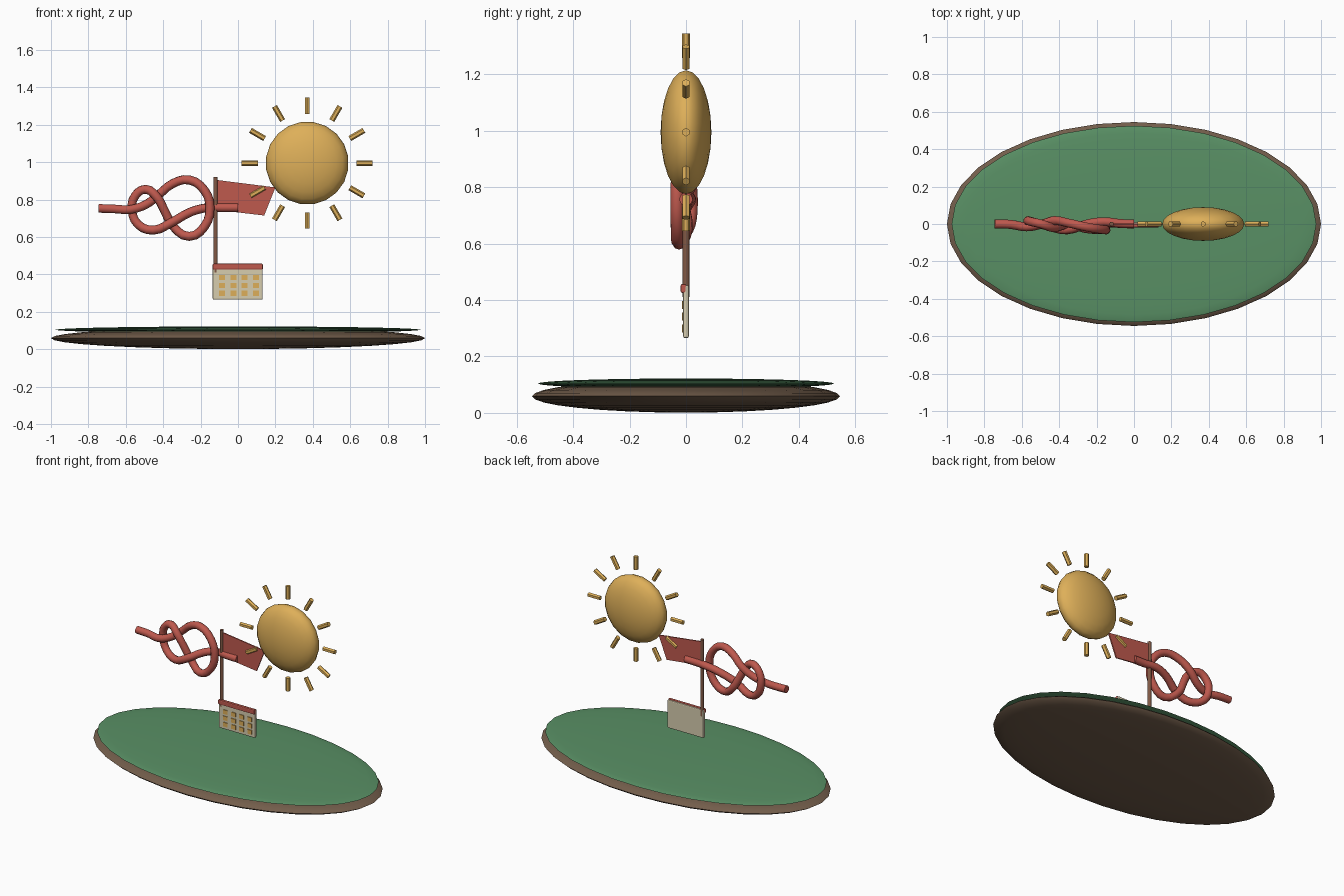
import bpy, math
from mathutils import Vector

if "Cube" in bpy.data.objects:
    bpy.data.objects.remove(bpy.data.objects["Cube"])


def material(name, rgb):
    m = bpy.data.materials.new(name)
    m.diffuse_color = (*rgb, 1)
    m.use_nodes = True
    m.node_tree.nodes["Principled BSDF"].inputs["Base Color"].default_value = m.diffuse_color
    return m


GREEN = material("grass", (0.10, 0.28, 0.13))
BROWN = material("earth", (0.17, 0.11, 0.07))
WOOD = material("wood", (0.22, 0.10, 0.06))
GOLD = material("gold", (0.73, 0.43, 0.10))
RED = material("red", (0.52, 0.10, 0.076))
CREAM = material("cream", (0.68, 0.61, 0.43))


def finish(name, mat, smooth=False):
    o = bpy.context.object
    o.name = name
    o.data.materials.append(mat)
    if smooth:
        bpy.ops.object.transform_apply(location=False, rotation=True, scale=True)
        bpy.ops.object.shade_smooth_by_angle(angle=math.radians(40))
    return o


def ellipsoid(name, loc, radii, mat, segs, rings, rot=(0, 0, 0)):
    bpy.ops.mesh.primitive_uv_sphere_add(segments=segs, ring_count=rings, radius=1,
                                         location=loc, rotation=rot)
    bpy.context.object.scale = radii
    return finish(name, mat, True)


def rod(name, a, b, r, sides, mat):
    a, b = Vector(a), Vector(b)
    bpy.ops.mesh.primitive_cylinder_add(vertices=sides, radius=r, depth=(b - a).length,
                                        location=(a + b) / 2)
    bpy.context.object.rotation_euler = (b - a).to_track_quat('Z', 'Y').to_euler()
    return finish(name, mat, True)


def box(name, lo, hi, mat, bevel=0):
    lo, hi = Vector(lo), Vector(hi)
    bpy.ops.mesh.primitive_cube_add(size=1, location=(lo + hi) / 2)
    o = bpy.context.object
    o.scale = hi - lo
    bpy.ops.object.transform_apply(location=False, rotation=False, scale=True)
    if bevel:
        m = o.modifiers.new("bevel", 'BEVEL')
        m.width, m.segments = bevel, 2
    return finish(name, mat)


# Ground: earth disc with a grass disc on top
ellipsoid("earth_disc", (0, 0, 0.059), (1, 0.545, 0.058), BROWN, 32, 16)
ellipsoid("grass_disc", (0, 0, 0.104), (0.975, 0.525, 0.018), GREEN, 32, 16)

# Sun with twelve rays
SX, SZ = 0.37, 0.995
ellipsoid("sun", (SX, 0, SZ), (0.222, 0.222, 0.09), GOLD, 20, 12,
          (math.pi / 2, math.radians(9), 0))
for i in range(12):
    c, s = math.cos(i * math.pi / 6), math.sin(i * math.pi / 6)
    rod(f"sun_ray_{i + 1}", (SX + 0.263 * c, 0, SZ + 0.263 * s),
        (SX + 0.35 * c, 0, SZ + 0.35 * s), 0.015, 6, GOLD)

# Flag pole and flag
rod("flag_pole", (-0.12, 0, 0.41), (-0.12, 0, 0.92), 0.012, 10, WOOD)
flag_mesh = bpy.data.meshes.new("flag")
flag_mesh.from_pydata([(-0.115, 0, 0.905), (0.2, 0, 0.865), (0.14, 0, 0.715), (-0.115, 0, 0.745)],
                      [], [(0, 3, 2, 1)])
flag_mesh.materials.append(RED)
flag = bpy.data.objects.new("flag", flag_mesh)
bpy.context.collection.objects.link(flag)
solid = flag.modifiers.new("thickness", 'SOLIDIFY')
solid.thickness, solid.offset = 0.008, 0

# Calendar: page, binding strip and day squares
box("calendar_page", (-0.135, -0.01, 0.265), (0.132, 0.01, 0.453), CREAM, 0.006)
box("calendar_strip", (-0.136, -0.019, 0.425), (0.133, 0.002, 0.457), RED, 0.006)
for row in range(3):
    for col in range(4):
        x, z = -0.085 + col * 0.06, 0.383 - row * 0.042
        box(f"day_{row + 1}_{col + 1}", (x - 0.016, -0.015, z - 0.014),
            (x + 0.016, -0.008, z + 0.014), GOLD)

# Figure-eight knotted rope, one alternating over/under path
PATH = [(-0.745, 0, 0.753), (-0.66, -0.002, 0.75), (-0.575, -0.015, 0.747),
        (-0.49, 0, 0.775), (-0.425, 0.018, 0.825), (-0.35, 0.005, 0.885),
        (-0.26, -0.015, 0.905), (-0.18, -0.028, 0.85), (-0.15, -0.032, 0.757),
        (-0.18, -0.03, 0.655), (-0.26, -0.025, 0.603), (-0.345, 0.0, 0.655),
        (-0.395, -0.012, 0.745), (-0.435, -0.02, 0.815), (-0.495, 0, 0.855),
        (-0.55, 0.012, 0.82), (-0.567, 0.018, 0.747), (-0.535, 0.01, 0.668),
        (-0.45, -0.015, 0.637), (-0.36, -0.032, 0.675), (-0.25, 0, 0.735),
        (-0.16, 0.012, 0.757), (-0.08, 0.003, 0.757), (0, 0, 0.757)]
cu = bpy.data.curves.new("knotted_rope", 'CURVE')
cu.dimensions = '3D'
cu.bevel_depth, cu.bevel_resolution = 0.024, 3
cu.resolution_u = 3
cu.use_fill_caps = True
sp = cu.splines.new('BEZIER')
sp.bezier_points.add(len(PATH) - 1)
for p, co in zip(sp.bezier_points, PATH):
    p.co = co
    p.handle_left_type = p.handle_right_type = 'AUTO'
cu.materials.append(RED)
rope = bpy.data.objects.new("knotted_rope", cu)
bpy.context.collection.objects.link(rope)
